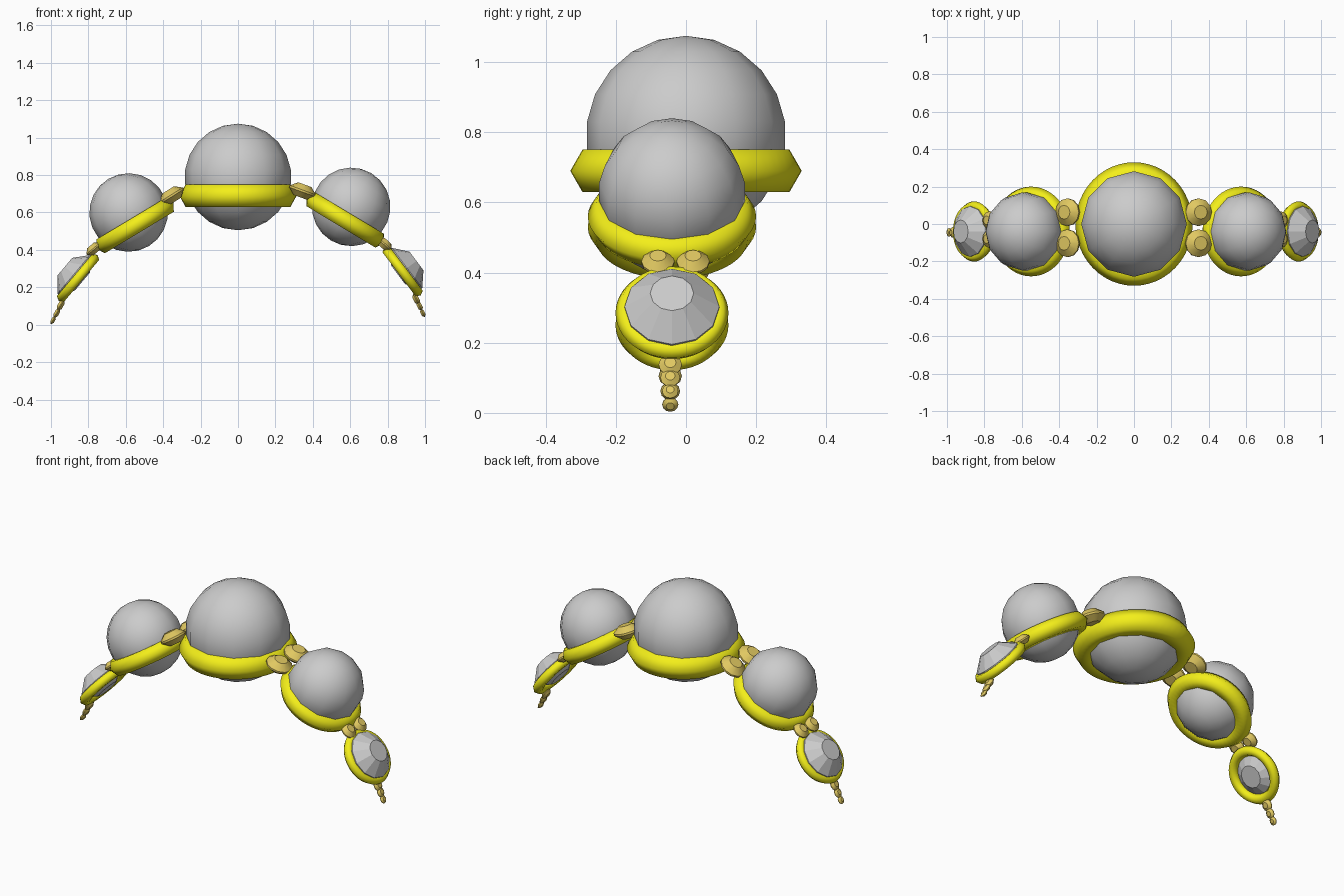
import bpy, bmesh
from math import radians, sin, cos, pi

if "Cube" in bpy.data.objects:
    bpy.data.objects.remove(bpy.data.objects["Cube"])


def material(name, color):
    m = bpy.data.materials.new(name)
    m.diffuse_color = color
    m.use_nodes = True
    m.node_tree.nodes["Principled BSDF"].inputs["Base Color"].default_value = m.diffuse_color
    return m


YELLOW = material("bright_gold", (0.90, 0.86, 0.01, 1))
GOLD = material("old_gold", (0.75, 0.58, 0.12, 1))


def lathe(name, profile, loc, tilt, segs, mat=None, closed=False, smooth=None, scale_x=1.0):
    """Revolve (radius, height) points round local z, then tilt about y."""
    bm = bmesh.new()
    rows = [[bm.verts.new((r * cos(2 * pi * i / segs), r * sin(2 * pi * i / segs), h))
             for i in range(segs)] for r, h in profile]
    pairs = list(zip(rows, rows[1:]))
    if closed:
        pairs.append((rows[-1], rows[0]))
    else:
        bm.faces.new(rows[0])
        bm.faces.new(rows[-1])
    for a, b in pairs:
        for i in range(segs):
            j = (i + 1) % segs
            bm.faces.new((a[i], a[j], b[j], b[i]))
    bmesh.ops.recalc_face_normals(bm, faces=bm.faces)
    me = bpy.data.meshes.new(name)
    bm.to_mesh(me)
    bm.free()
    ob = bpy.data.objects.new(name, me)
    bpy.context.collection.objects.link(ob)
    ob.location = loc
    ob.rotation_euler = (0, radians(tilt), 0)
    ob.scale.x = scale_x
    if mat:
        me.materials.append(mat)
    if smooth:
        me.shade_smooth()
        me.set_sharp_from_angle(angle=radians(smooth))
    return ob


def ring(name, loc, tilt, outer, minor, scale_x=1.0):
    major = outer - minor
    prof = [(major + minor * cos(k * pi / 3), minor * sin(k * pi / 3)) for k in range(6)]
    return lathe(name, prof, loc, tilt, 48, YELLOW, closed=True, smooth=75, scale_x=scale_x)


def bead(name, loc, tilt, r, h):
    prof = [(r * 0.5, -h), (r, -h * 0.15), (r, h * 0.15), (r * 0.5, h)]
    return lathe(name, prof, loc, tilt, 12, GOLD, smooth=35)


def pearl(name, loc, tilt, r):
    bpy.ops.mesh.primitive_uv_sphere_add(segments=12, ring_count=11, radius=r, location=loc,
                                         rotation=(0, radians(tilt), 0))
    ob = bpy.context.object
    ob.name = name
    ob.data.shade_smooth()


Y = -0.04

# Central pearl in its ring
pearl("centre_pearl", (0, 0, 0.79), 0, 0.285)
ring("centre_ring", (0, 0, 0.69), 0, 0.33, 0.07, 0.95)

# Each side hangs a little differently: positions are (x, z, tilt)
sides = {
    "right": dict(pearl=(0.605, 0.63), ring=(0.573, 0.56, 31), gem=(0.88, 0.285, 53),
                  upper=(0.345, 0.715, 20), lower=(0.785, 0.43, 42),
                  tail=[(0.953, 0.137), (0.971, 0.10), (0.988, 0.062)], tail_tilt=63),
    "left": dict(pearl=(-0.585, 0.60), ring=(-0.55, 0.53, -31), gem=(-0.855, 0.25, -50),
                 upper=(-0.355, 0.69, -32), lower=(-0.772, 0.405, -40),
                 tail=[(-0.948, 0.105), (-0.969, 0.062), (-0.989, 0.024)], tail_tilt=-60),
}
for side, s in sides.items():
    # Side pearl and ring
    x, z, t = s["ring"]
    pearl(side + "_pearl", (s["pearl"][0], Y, s["pearl"][1]), t, 0.21)
    ring(side + "_ring", (x, Y, z), t, 0.24, 0.05)

    # Faceted stone and ring
    x, z, t = s["gem"]
    ring(side + "_gem_ring", (x, Y, z), t, 0.161, 0.028)
    lathe(side + "_gem", [(0.062, -0.03), (0.135, 0.02), (0.135, 0.03), (0.062, 0.093)],
          (x, Y, z), t, 12)

    # Paired link beads
    for k in (-1, 1):
        x, z, t = s["upper"]
        bead(side + "_upper_bead", (x, -0.02 + 0.083 * k, z), t, 0.074, 0.036)
        x, z, t = s["lower"]
        bead(side + "_lower_bead", (x, -0.03 + 0.05 * k, z), t, 0.047, 0.025)

    # Tapering tail beads
    for (x, z), r in zip(s["tail"], (0.033, 0.028, 0.023)):
        bead(side + "_tail_bead", (x, -0.045, z), s["tail_tilt"], r, r * 0.45)
